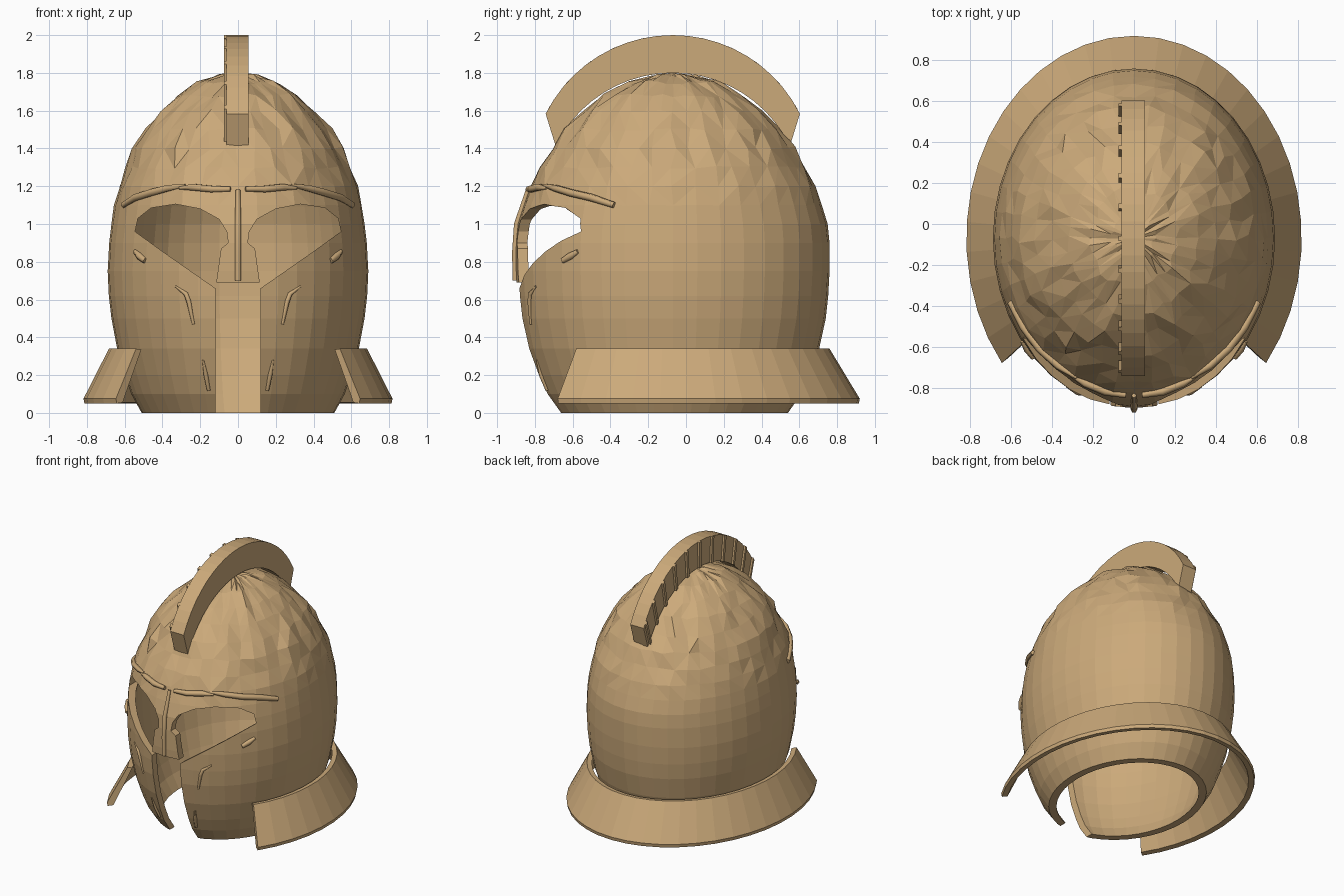
import bpy, bmesh, math, random
from mathutils import Vector

random.seed(4)
if "Cube" in bpy.data.objects:
    bpy.data.objects.remove(bpy.data.objects["Cube"])

bronze = bpy.data.materials.new("bronze")
bronze.use_nodes = True
tan = (0.60, 0.40, 0.195, 1)
bronze.diffuse_color = tan
bronze.node_tree.nodes["Principled BSDF"].inputs["Base Color"].default_value = tan

CY = -0.07          # centre of every elliptical section
SEGS = 40
WALL = 0.055
# height, half width, half depth
PROFILE = [(0, .51, .61), (.1, .565, .68), (.2, .60, .725), (.34, .64, .775),
           (.5, .67, .81), (.62, .684, .823), (.75, .69, .83), (.9, .682, .83),
           (1.0, .67, .82), (1.1, .655, .79), (1.2, .63, .755), (1.3, .595, .70),
           (1.4, .55, .64), (1.5, .49, .565), (1.6, .41, .47), (1.68, .32, .37),
           (1.75, .21, .24), (1.785, .1, .11)]


def finish(name, bm):
    bmesh.ops.recalc_face_normals(bm, faces=bm.faces)
    mesh = bpy.data.meshes.new(name)
    bm.to_mesh(mesh)
    bm.free()
    obj = bpy.data.objects.new(name, mesh)
    bpy.context.collection.objects.link(obj)
    mesh.materials.append(bronze)
    return obj


def activate(obj):
    bpy.ops.object.select_all(action='DESELECT')
    obj.select_set(True)
    bpy.context.view_layer.objects.active = obj


def front_y(x, z):
    """Depth of the outer front surface at a given x and z."""
    for (z0, a0, b0), (z1, a1, b1) in zip(PROFILE, PROFILE[1:]):
        if z0 <= z <= z1:
            t = (z - z0) / (z1 - z0)
            a, b = a0 + t * (a1 - a0), b0 + t * (b1 - b0)
            return CY - b * math.sqrt(max(0, 1 - (x / a) ** 2))
    return CY


def prism(name, outline, to_point, low, high):
    """Extrude a 2D outline between two depths."""
    bm = bmesh.new()
    ends = [[bm.verts.new(to_point(p, d)) for p in outline] for d in (low, high)]
    for ring in ends:
        bm.faces.new(ring)
    n = len(outline)
    for i in range(n):
        j = (i + 1) % n
        bm.faces.new((ends[0][i], ends[0][j], ends[1][j], ends[1][i]))
    return finish(name, bm)


# Shell: hammered outer dome, smooth inner dome, joined at the rim
def dome(bm, inset, rough):
    rings = []
    for z, a, b in PROFILE:
        k = rough * min(1, max(0, (z - 1.05) / 0.35))
        ring = []
        for i in range(SEGS):
            t = 2 * math.pi * i / SEGS
            r = random.uniform(-1, 1) * k
            wob = t + random.uniform(-1, 1) * k * 2
            dz = random.uniform(-1, 1) * k * 0.6
            zz = z - inset * max(0, (z - 1) / 0.8)
            ring.append(bm.verts.new((max(.02, a - inset + r) * math.cos(wob),
                                      CY + max(.02, b - inset + r) * math.sin(wob), zz + dz)))
        rings.append(ring)
    upper = []
    for row, (r0, r1) in enumerate(zip(rings, rings[1:])):
        for i in range(SEGS):
            j = (i + 1) % SEGS
            f = bm.faces.new((r0[i], r0[j], r1[j], r1[i]))
            if PROFILE[row][0] > 1.05 and rough:
                upper.append(f)
    tip = bm.verts.new((0, CY, 1.8 - inset))
    for i in range(SEGS):
        bm.faces.new((rings[-1][i], rings[-1][(i + 1) % SEGS], tip))
    if upper:
        bmesh.ops.triangulate(bm, faces=upper)
    return rings[0]


bm = bmesh.new()
outer = dome(bm, 0, 0.018)
inner = dome(bm, WALL, 0)
for i in range(SEGS):
    j = (i + 1) % SEGS
    bm.faces.new((outer[i], outer[j], inner[j], inner[i]))
shell = finish("helmet_shell", bm)

# Face opening: eye holes, nose guard and the slot between the cheeks
half = [(.115, .69), (.09, .87), (.052, .9), (.06, .96), (.10, 1.025), (.2, 1.08),
        (.33, 1.105), (.46, 1.085), (.53, 1.03), (.545, .96), (.4, .855),
        (.12, .66), (.12, -.1)]
outline = half + [(-x, z) for x, z in reversed(half)]
cutter = prism("face_cutter", outline, lambda p, d: (p[0], d, p[1]), -1.3, -.3)
cutter.hide_render = True
cut = shell.modifiers.new("face_opening", 'BOOLEAN')
cut.operation = 'DIFFERENCE'
cut.solver = 'EXACT'
cut.object = cutter
activate(shell)
bpy.ops.object.modifier_apply(modifier=cut.name)
bpy.data.objects.remove(cutter)

# Neck guard: flared band around the sides and back
bm = bmesh.new()
sections = []
start, end, steps = math.radians(-38), math.radians(218), 30
for i in range(steps + 1):
    t = start + (end - start) * i / steps
    sections.append([bm.verts.new((a * math.cos(t), CY + b * math.sin(t), z))
                     for a, b, z in ((.685, .83, .34), (.82, .99, .075), (.815, .985, .05),
                                     (.775, .945, .055), (.65, .795, .335))])
for s0, s1 in zip(sections, sections[1:]):
    for k in range(5):
        m = (k + 1) % 5
        bm.faces.new((s0[k], s0[m], s1[m], s1[k]))
bm.faces.new(sections[0])
bm.faces.new(sections[-1])
finish("neck_guard", bm)


# Crest: thick arched fin with thin ribs along its right face
def arc(u, radius, centre, spread):
    t = math.radians(spread) * u
    return Vector((CY + radius * math.sin(t), centre + radius * math.cos(t)))


def crest_top(u):
    return arc(u, .752, 1.248, 63.5)


def crest_base(u):
    return arc(u, .69, 1.11, 64)


us = [-1 + i / 10 for i in range(21)]
fin = [crest_top(u) for u in us] + [crest_base(u) for u in reversed(us)]
prism("crest", fin, lambda p, d: (d, p[0], p[1]), -.06, .055)
for n in range(11):
    u = -.95 + n * .19
    rib = [crest_top(u - .015), crest_top(u + .015), crest_base(u + .015), crest_base(u - .015)]
    prism(f"crest_rib_{n + 1}", rib, lambda p, d: (d, p[0], p[1]), -.075, -.055)


# Raised ridges that follow the face
def ridge(name, points, thick, side=1, lift=0.0):
    curve = bpy.data.curves.new(name, 'CURVE')
    curve.dimensions = '3D'
    curve.bevel_depth = thick
    curve.bevel_resolution = 1
    curve.use_fill_caps = True
    spline = curve.splines.new('POLY')
    spline.points.add(len(points) - 1)
    for i, (p, (x, z, r)) in enumerate(zip(spline.points, points)):
        p.co = (side * x, front_y(x, z) - lift, z, 1)
        p.radius = r
    obj = bpy.data.objects.new(name, curve)
    bpy.context.collection.objects.link(obj)
    curve.materials.append(bronze)
    activate(obj)
    bpy.ops.object.convert(target='MESH')


ridge("nose_ridge", [(0, .70, 1), (0, .85, 1), (0, 1.0, 1), (0, 1.18, .7)], .017, 1, .006)
for side, label in ((1, "left"), (-1, "right")):
    ridge(f"{label}_inner_brow", [(.04, 1.185, .7), (.14, 1.185, 1), (.24, 1.195, 1), (.31, 1.19, .4)],
          .02, side, .008)
    ridge(f"{label}_outer_brow", [(.28, 1.205, .4), (.37, 1.19, .9), (.46, 1.165, 1),
                                  (.54, 1.14, 1), (.605, 1.10, .8)], .021, side, .008)
    ridge(f"{label}_cheek_ridge", [(.33, .67, .4), (.275, .63, 1), (.26, .59, 1), (.235, .47, .6)],
          .013, side)
    ridge(f"{label}_jaw_ridge", [(.185, .28, .4), (.17, .2, 1), (.155, .12, .8)], .013, side)
    ridge(f"{label}_eye_corner_ridge", [(.545, .855, .6), (.52, .83, 1), (.49, .805, .8)], .02, side)

bpy.ops.object.select_all(action='DESELECT')
